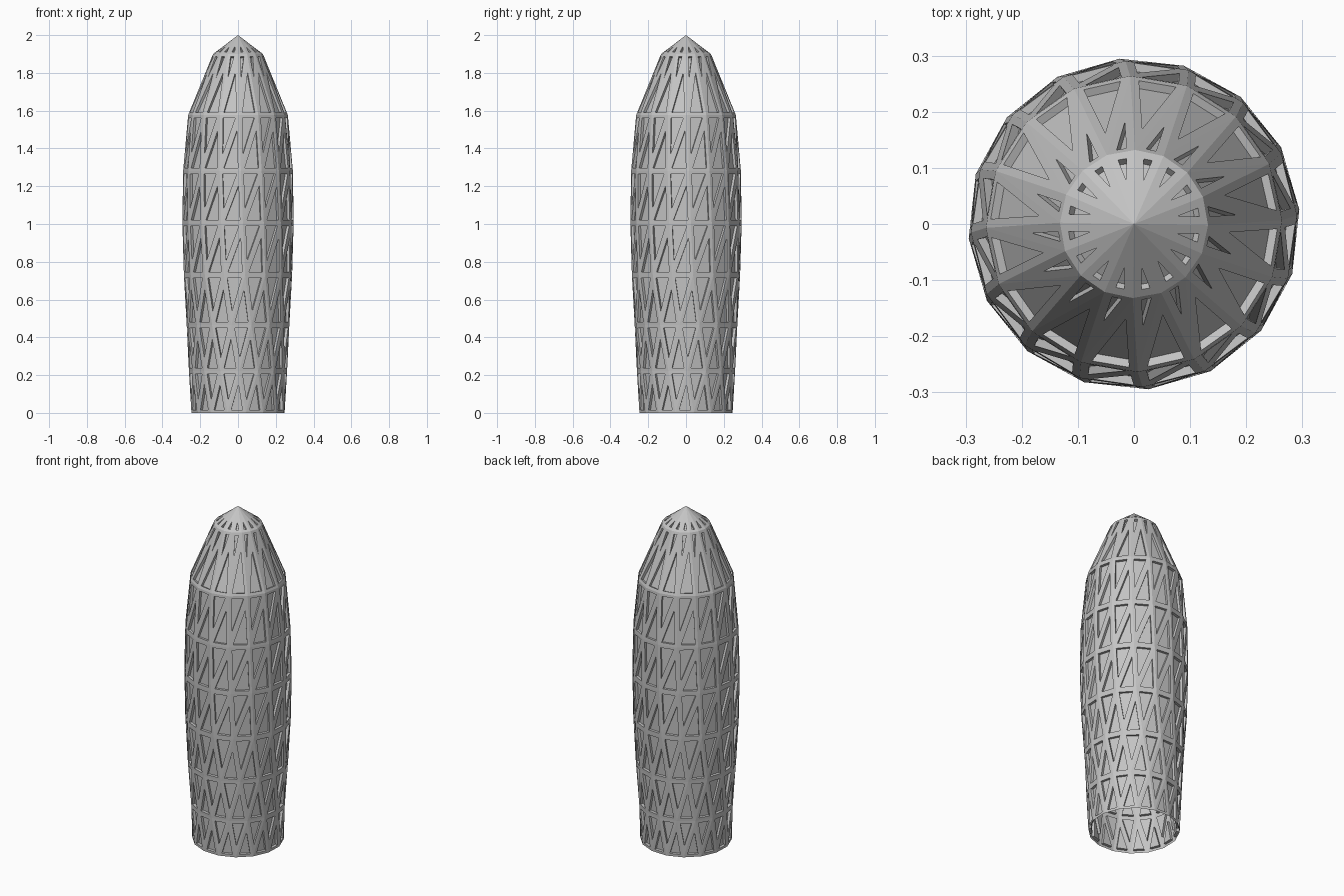
import bpy, bmesh, math

if "Cube" in bpy.data.objects:
    bpy.data.objects.remove(bpy.data.objects["Cube"])

SIDES = 16
# ring profile: height, radius, twist in degrees
RINGS = [
    (0.00, 0.250, 32.0),
    (0.222, 0.260, 24.0),
    (0.465, 0.274, 15.0),
    (0.73, 0.289, 7.5),
    (1.005, 0.2957, 5.0),
    (1.28, 0.291, 3.0),
    (1.577, 0.264, 1.5),
    (1.90, 0.132, -1.0),
]

# one flat colour
grey = bpy.data.materials.new("light_grey")
grey.diffuse_color = (0.55, 0.55, 0.55, 1.0)
grey.use_nodes = True
grey.node_tree.nodes["Principled BSDF"].inputs["Base Color"].default_value = grey.diffuse_color

bm = bmesh.new()

# twisted rings of vertices
loops = []
for z, r, twist in RINGS:
    ring = []
    for i in range(SIDES):
        a = math.radians(twist) + 2 * math.pi * i / SIDES
        ring.append(bm.verts.new((r * math.cos(a), r * math.sin(a), z)))
    loops.append(ring)
tip = bm.verts.new((0, 0, 2.0))

# triangulated bands between the rings
for low, high in zip(loops, loops[1:]):
    for i in range(SIDES):
        j = (i + 1) % SIDES
        bm.faces.new((low[i], low[j], high[j]))
        bm.faces.new((low[i], high[j], high[i]))

# pointed cap
for i in range(SIDES):
    bm.faces.new((loops[-1][i], loops[-1][(i + 1) % SIDES], tip))
bm.normal_update()

# recessed triangular panels framed by raised struts
bmesh.ops.inset_individual(bm, faces=bm.faces[:], thickness=0.0155,
                           depth=0.0, use_even_offset=True)
bm.normal_update()
panels = [f for f in bm.faces if len(f.verts) == 3]
walls = bmesh.ops.extrude_discrete_faces(bm, faces=panels)
for f in walls["faces"]:
    f.normal_update()
    shift = f.normal * -0.015
    for v in f.verts:
        v.co += shift

mesh = bpy.data.meshes.new("tower_shell")
bm.to_mesh(mesh)
bm.free()
mesh.materials.append(grey)
tower = bpy.data.objects.new("tower_shell", mesh)
bpy.context.collection.objects.link(tower)
